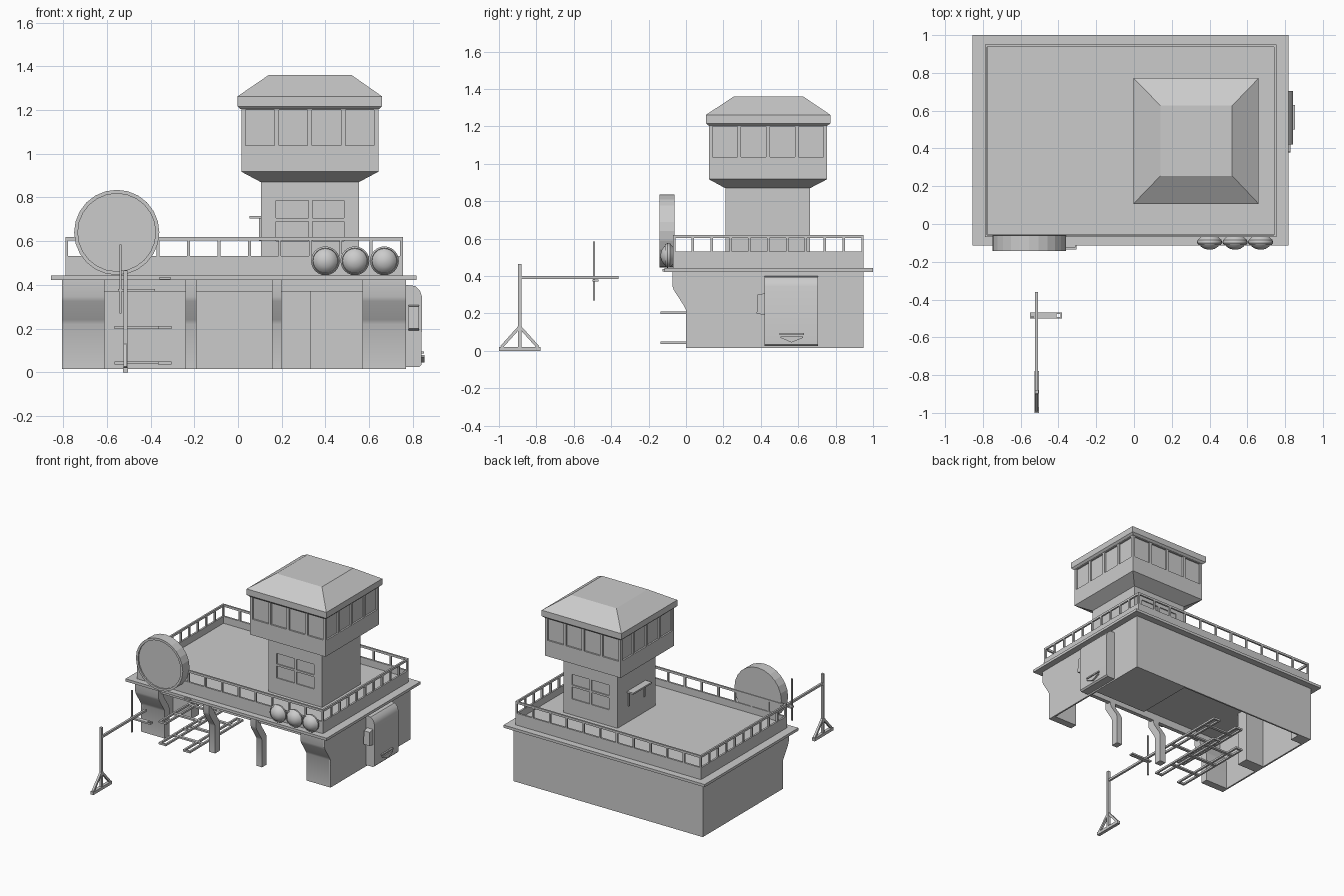
import bpy, bmesh, math
from mathutils import Vector

if "Cube" in bpy.data.objects:
    bpy.data.objects.remove(bpy.data.objects["Cube"])


def mesh_object(name, verts, faces):
    me = bpy.data.meshes.new(name)
    me.from_pydata(verts, [], faces)
    bm = bmesh.new()
    bm.from_mesh(me)
    bmesh.ops.recalc_face_normals(bm, faces=bm.faces)
    bm.to_mesh(me)
    bm.free()
    ob = bpy.data.objects.new(name, me)
    bpy.context.collection.objects.link(ob)
    return ob


def boxes(name, items):
    """One object made of boxes given as (x0, x1, y0, y1, z0, z1)."""
    v, f = [], []
    for x0, x1, y0, y1, z0, z1 in items:
        n = len(v)
        v += [(x, y, z) for z in (z0, z1) for x, y in ((x0, y0), (x1, y0), (x1, y1), (x0, y1))]
        f += [[n + i for i in q] for q in ((0, 1, 2, 3), (4, 5, 6, 7), (0, 1, 5, 4),
                                           (1, 2, 6, 5), (2, 3, 7, 6), (3, 0, 4, 7))]
    return mesh_object(name, v, f)


def prism(name, profile, a, b, axis='x'):
    """Extrude a (y,z) profile along x, or an (x,z) profile along y."""
    put = (lambda t, p: (t, p[0], p[1])) if axis == 'x' else (lambda t, p: (p[0], t, p[1]))
    n = len(profile)
    v = [put(t, p) for t in (a, b) for p in profile]
    f = [list(range(n)), list(range(n, 2 * n))]
    f += [[i, (i + 1) % n, n + (i + 1) % n, n + i] for i in range(n)]
    return mesh_object(name, v, f)


def stack(name, rings):
    """Loft rectangular rings (x0, x1, y0, y1, z)."""
    v = [(x, y, r[4]) for r in rings
         for x, y in ((r[0], r[2]), (r[1], r[2]), (r[1], r[3]), (r[0], r[3]))]
    f = [[0, 1, 2, 3], list(range(len(v) - 4, len(v)))]
    f += [[k * 4 + i, k * 4 + (i + 1) % 4, k * 4 + 4 + (i + 1) % 4, k * 4 + 4 + i]
          for k in range(len(rings) - 1) for i in range(4)]
    return mesh_object(name, v, f)


def lathe_y(name, cx, cz, prof, n, smooth=False):
    """Turn an (r, y) profile around an axis parallel to y."""
    v = [(cx + r * math.cos(2 * math.pi * i / n), y, cz + r * math.sin(2 * math.pi * i / n))
         for r, y in prof for i in range(n)]
    m = len(prof)
    f = [list(range(n)), list(range((m - 1) * n, m * n))]
    f += [[k * n + i, k * n + (i + 1) % n, k * n + n + (i + 1) % n, k * n + n + i]
          for k in range(m - 1) for i in range(n)]
    ob = mesh_object(name, v, f)
    if smooth:
        smooth_edges(ob)
    return ob


def smooth_edges(ob):
    bpy.ops.object.select_all(action='DESELECT')
    ob.select_set(True)
    bpy.context.view_layer.objects.active = ob
    bpy.ops.object.shade_smooth_by_angle(angle=math.radians(35))


# hangar shell: front columns leaning out under the roof, thin walls, no floor
outer = [(-.072, .425), (-.072, .345), (-.065, .325), (-.01, .24), (0, .22), (0, .015)]
inner = [(.055, .015), (.055, .225), (.045, .25), (-.008, .33), (-.015, .35), (-.015, .425)]
for nm, a, b in (("left_front_block", -.805, -.61), ("left_column", -.24, -.19),
                 ("right_column", .155, .20), ("right_front_block", .57, .77)):
    smooth_edges(prism(nm, outer + inner, a, b))
side = outer + [(.95, .015), (.95, .425)]
prism("left_wall", side, -.805, -.793)
prism("right_wall", side, .758, .77)
boxes("back_wall", [(-.805, .77, .938, .95, .015, .425)])
boxes("bay_lintels", [(a, b, -.045, -.015, .37, .425)
                      for a, b in ((-.61, -.24), (-.19, .155), (.20, .57))])
# closed corner room and the piers inside the left wall
boxes("corner_room", [(.33, .765, .50, .945, .015, .425)])
boxes("inner_piers", [(-.795, -.64, .36, .45, .015, .425), (-.795, -.70, .86, .94, .015, .425)])

# roof slab, deck and parapet
boxes("roof_slab", [(-.855, .818, -.115, 1.0, .423, .443)])
boxes("roof_deck", [(-.78, .745, -.06, .94, .44, .48)])
X0, X1, Y0, Y1 = -.79, .755, -.07, .95


def ring(w, z0, z1, x0=X0, x1=X1, y0=Y0, y1=Y1):
    return [(x0, x1, y0, y0 + w, z0, z1), (x0, x1, y1 - w, y1, z0, z1),
            (x0, x0 + w, y0 + w, y1 - w, z0, z1), (x1 - w, x1, y0 + w, y1 - w, z0, z1)]


boxes("parapet", ring(.014, .44, .532))

# railing
w = .013
posts = []
for i in range(12):
    x = X0 + (X1 - X0 - w) * i / 11
    posts += [(x, x + w, y, y + w, .53, .605) for y in (Y0, Y1 - w)]
for i in range(1, 10):
    y = Y0 + (Y1 - Y0 - w) * i / 10
    posts += [(x, x + w, y, y + w, .53, .605) for x in (X0, X1 - w)]
boxes("railing_posts", posts)
boxes("railing_top", ring(w, .604, .62))

# tower shaft with recessed four-pane windows front and back
shaft = boxes("tower_shaft", [(.105, .553, .21, .663, .445, .876)])
panes = boxes("pane_cutter", [(a, b, y - .008, y + .008, c, d) for y in (.21, .663)
                              for a, b in ((.175, .322), (.34, .485))
                              for c, d in ((.60, .69), (.705, .785))])
panes.hide_render = True
panes.hide_set(True)
cut = shaft.modifiers.new("panes", 'BOOLEAN')
cut.object = panes
cut.solver = 'EXACT'
boxes("side_awning", [(.053, .107, .33, .55, .703, .715)])
boxes("side_window_frame", [(.097, .107, .34, .355, .60, .703), (.097, .107, .525, .54, .60, .703)])

# tower cab: flared base, inset glass, mullions
CX0, CX1, CY0, CY1 = .015, .643, .122, .755
stack("cab_base", [(.105, .553, .21, .663, .87), (CX0, CX1, CY0, CY1, .918),
                   (CX0, CX1, CY0, CY1, 1.038)])
g = .012
boxes("cab_glass", [(CX0 + g, CX1 - g, CY0 + g, CY1 - g, 1.03, 1.21)])
bars = ring(.017, 1.2, 1.215, CX0, CX1, CY0, CY1)
m = .02
for i in range(5):
    x = CX0 + (CX1 - CX0 - m) * i / 4
    y = CY0 + (CY1 - CY0 - m) * i / 4
    bars += [(x, x + m, a, a + m, 1.03, 1.21) for a in (CY0, CY1 - m)]
    if 0 < i < 4:
        bars += [(a, a + m, y, y + m, 1.03, 1.21) for a in (CX0, CX1 - m)]
boxes("cab_window_frames", bars)
stack("cab_roof", [(.012, .645, .12, .757, 1.204), (-.003, .66, .107, .772, 1.217),
                   (-.003, .66, .107, .772, 1.262), (.14, .52, .255, .627, 1.36)])

# round sign and three domed lamps on the front parapet
lathe_y("round_sign", -.555, .64, [(.195, -.062), (.195, -.142), (.178, -.142), (.178, -.132)], 24)
for i, x in enumerate((.40, .535, .67)):
    lathe_y(f"lamp_{i + 1}", x, .51,
            [(.045, -.068), (.064, -.085), (.066, -.1), (.058, -.112), (.056, -.105),
             (.045, -.12), (.028, -.131), (.008, -.136)], 24, True)
boxes("sign_bracket", [(-.36, -.31, -.125, -.07, .425, .437)])

# two-level lift forks in the first bay
forks = []
for z in (.036, .198):
    for a, b in ((-.565, -.505), (-.365, -.305)):
        forks += [(x, x + .014, -.135, .5, z, z + .014) for x in (a, b - .014)]
        forks += [(a, b, y, y + .014, z, z + .014) for y in (-.135, .486)]
    forks += [(-.565, -.305, y, y + .022, z + .001, z + .013) for y in (.02, .2, .38)]
boxes("lift_forks", forks)

# service cabinet on the right wall
cab = [(.765, .025), (.83, .025), (.84, .035), (.842, .345), (.832, .375), (.81, .395), (.765, .4)]
smooth_edges(prism("service_cabinet", cab, .42, .705, 'y'))
prism("cabinet_side_pod", [(.378, .20), (.43, .19), (.43, .31), (.382, .30)], .78, .828)
prism("cabinet_spout", [(.565, .045), (.625, .07), (.625, .078), (.505, .078), (.505, .07)],
      .84, .853)
boxes("cabinet_slot", [(.84, .852, .50, .63, .085, .095)])


# freestanding boom: post, braced foot, arm and hanging crossbar
def strut(name, p, q, t):
    p, q = Vector(p), Vector(q)
    d = q - p
    ob = boxes(name, [(-t, t, -t, t, 0, d.length)])
    ob.location = p
    ob.rotation_euler = d.to_track_quat('Z', 'Y').to_euler()


boxes("boom_post", [(-.525, -.505, -.898, -.88, .01, .465)])
boxes("boom_foot", [(-.527, -.503, -1.0, -.778, 0, .022)])
for s in (-1, 1):
    strut(f"boom_brace_{'front' if s < 0 else 'back'}",
          (-.515, -.889 + s * .098, .02), (-.515, -.889 + s * .004, .125), .008)
boxes("boom_arm", [(-.523, -.507, -.885, -.36, .384, .4)])
boxes("boom_hanger", [(-.55, -.38, -.50, -.492, .37, .382), (-.55, -.38, -.476, -.468, .37, .382),
                      (-.55, -.41, -.492, -.476, .37, .382), (-.388, -.38, -.492, -.476, .37, .382)])
boxes("boom_rod", [(-.543, -.533, -.497, -.487, .27, .585)])
